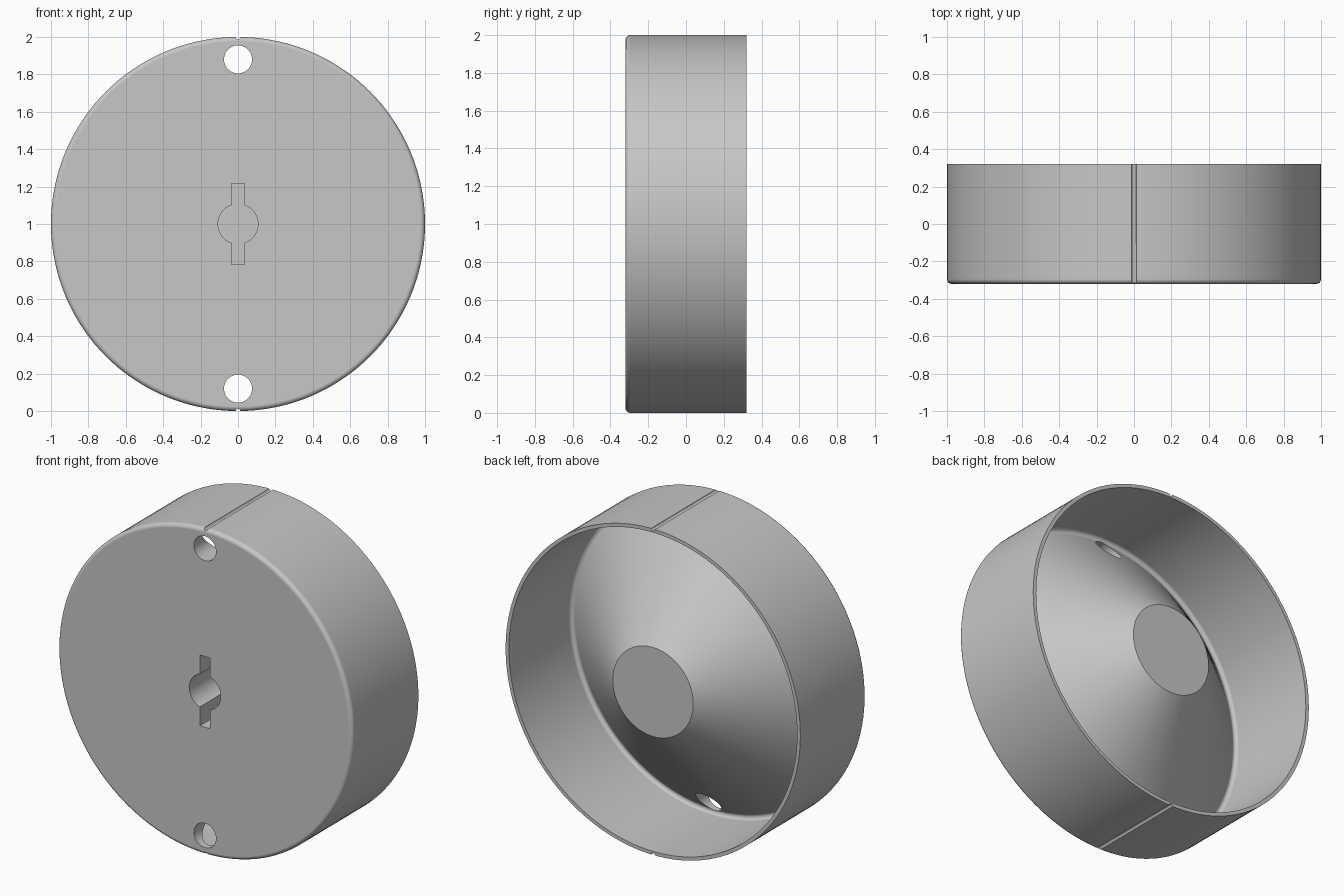
import bpy, bmesh, math
from mathutils import Matrix, Vector

if "Cube" in bpy.data.objects:
    bpy.data.objects.remove(bpy.data.objects["Cube"])

HALF = 0.32          # half depth along y
WALL = 0.978         # inner wall radius
HUB = 0.273          # flat hub radius
CORNER = -0.303      # depth where cone and wall would meet
CENTRE = Vector((0, 0, 1))

grey = bpy.data.materials.new("light_grey")
grey.use_nodes = True
colour = (0.57, 0.57, 0.57, 1)
grey.diffuse_color = colour
grey.node_tree.nodes["Principled BSDF"].inputs["Base Color"].default_value = colour


def arc(cx, cy, r, start, end, steps):
    angles = [start + (end - start) * i / steps for i in range(steps + 1)]
    return [(cx + r * math.cos(a), cy + r * math.sin(a)) for a in angles]


def make_object(name, bm):
    bmesh.ops.recalc_face_normals(bm, faces=bm.faces)
    mesh = bpy.data.meshes.new(name)
    bm.to_mesh(mesh)
    bm.free()
    mesh.materials.append(grey)
    obj = bpy.data.objects.new(name, mesh)
    bpy.context.collection.objects.link(obj)
    return obj


def lathe(name, profile, segments=144):
    """Turn a (radius, y) profile round the y axis; the ends become flat caps."""
    bm = bmesh.new()
    rings = []
    for r, y in profile:
        rings.append([bm.verts.new((r * math.cos(a), y, 1 + r * math.sin(a)))
                      for a in (math.tau * i / segments for i in range(segments))])
    for low, high in zip(rings, rings[1:]):
        for i in range(segments):
            j = (i + 1) % segments
            bm.faces.new((low[i], low[j], high[j], high[i]))
    bm.faces.new(rings[0])
    bm.faces.new(rings[-1])
    return make_object(name, bm)


def cut(target, bm):
    cutter = make_object("cutter", bm)
    cutter.hide_render = True
    mod = target.modifiers.new("cut", 'BOOLEAN')
    mod.operation = 'DIFFERENCE'
    mod.solver = 'EXACT'
    mod.object = cutter
    bpy.context.view_layer.objects.active = target
    bpy.ops.object.modifier_apply(modifier=mod.name)
    bpy.data.objects.remove(cutter)


def rod(radius, z, y0, y1, segments):
    bm = bmesh.new()
    place = Matrix.Translation((0, (y0 + y1) / 2, z)) @ Matrix.Rotation(math.pi / 2, 4, 'X')
    bmesh.ops.create_cone(bm, cap_ends=True, segments=segments, radius1=radius,
                          radius2=radius, depth=y1 - y0, matrix=place)
    return bm


# Dial body: rounded front edge, thin rim, filleted floor and cone up to the hub
edge, fillet = 0.025, 0.02
theta = math.atan2(WALL - HUB, HALF - CORNER)
profile = arc(1 - edge, -HALF + edge, edge, -math.pi / 2, 0, 6)
profile += [(1, HALF), (WALL, HALF)]
profile += arc(WALL - fillet, CORNER + fillet / math.tan(theta / 2), fillet,
               0, theta - math.pi, 8)
profile.append((HUB, HALF))
body = lathe("dial_body", profile)

# Screw holes and edge grooves at top and bottom
for side in (-1, 1):
    cut(body, rod(0.075, 1 + side * 0.88, -0.5, 0.5, 48))
    cut(body, rod(0.013, 1 + side, -0.5, 0.5, 12))

# Blind shaft socket with a vertical key slot
socket_end = 0.18
cut(body, rod(0.107, 1, -0.5, socket_end, 64))
slot = bmesh.new()
bmesh.ops.create_cube(slot, size=1, matrix=Matrix.Translation(
    (0, (socket_end - 0.5) / 2, 1)) @ Matrix.Diagonal((0.07, socket_end + 0.5, 0.434, 1)))
cut(body, slot)

# Smooth curved walls, crisp edges, flat caps
bpy.ops.object.select_all(action='DESELECT')
body.select_set(True)
bpy.context.view_layer.objects.active = body
bpy.ops.object.shade_smooth_by_angle(angle=math.radians(30))
weighted = body.modifiers.new("even_shading", 'WEIGHTED_NORMAL')
weighted.keep_sharp = True
